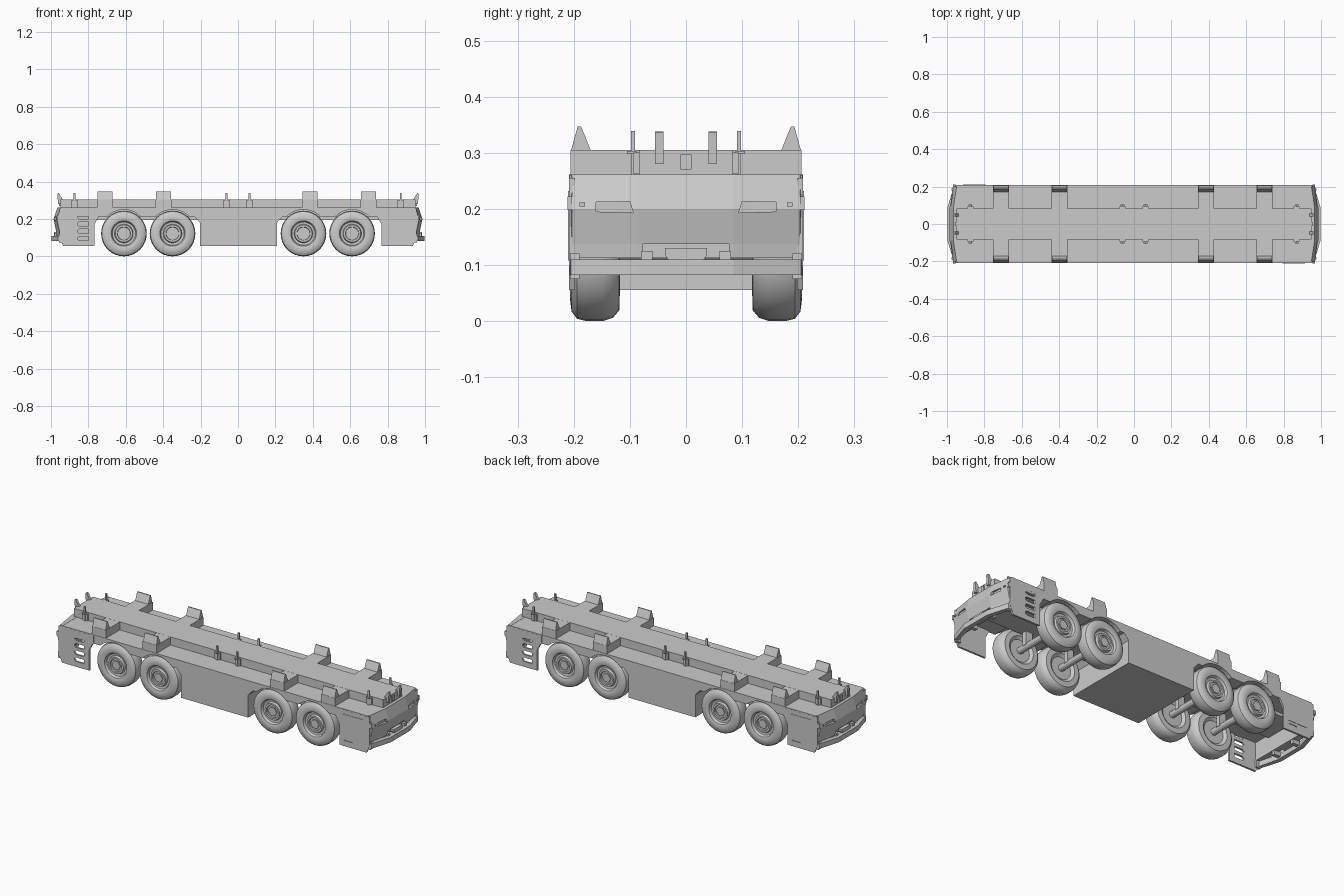
import bpy, bmesh, math
from mathutils import Matrix, Vector

if "Cube" in bpy.data.objects:
    bpy.data.objects.remove(bpy.data.objects["Cube"])

PI = math.pi


def finish(bm, name):
    bmesh.ops.recalc_face_normals(bm, faces=bm.faces)
    me = bpy.data.meshes.new(name)
    bm.to_mesh(me)
    bm.free()
    ob = bpy.data.objects.new(name, me)
    bpy.context.collection.objects.link(ob)
    return ob


def prism(name, profile, axis, a, b):
    """Extrude a 2D profile along an axis from a to b."""
    place = {'x': lambda p, t: (t, p[0], p[1]),
             'y': lambda p, t: (p[0], t, p[1]),
             'z': lambda p, t: (p[0], p[1], t)}[axis]
    return loft(name, [[place(p, t) for p in profile] for t in (a, b)])


def loft(name, rings):
    bm = bmesh.new()
    vs = [[bm.verts.new(p) for p in r] for r in rings]
    n = len(vs[0])
    for lo, hi in zip(vs, vs[1:]):
        for i in range(n):
            j = (i + 1) % n
            bm.faces.new((lo[i], lo[j], hi[j], hi[i]))
    bm.faces.new(vs[0])
    bm.faces.new(vs[-1])
    return finish(bm, name)


def box(name, x0, x1, y0, y1, z0, z1):
    return prism(name, [(x0, y0), (x1, y0), (x1, y1), (x0, y1)], 'z', z0, z1)


def disc(x, z, r, n, start=0.0):
    return [(x + r * math.cos(start + 2 * PI * i / n), z + r * math.sin(start + 2 * PI * i / n))
            for i in range(n)]


def cut(ob, cutters):
    for c in cutters:
        m = ob.modifiers.new('cut', 'BOOLEAN')
        m.operation, m.solver, m.object = 'DIFFERENCE', 'EXACT', c
        bpy.context.view_layer.objects.active = ob
        bpy.ops.object.modifier_apply(modifier=m.name)


def drop(cutters):
    for c in cutters:
        bpy.data.objects.remove(c)


def turn(ob):
    """Copy to the opposite end: the vehicle repeats under a half turn."""
    c = ob.copy()
    c.name = ob.name + '_opposite'
    c.rotation_euler.z += PI
    bpy.context.collection.objects.link(c)


WX, WZ, WR = (-0.61, -0.35, 0.35, 0.61), 0.122, 0.122

# wheel well cutters
wells = [prism('well', disc(x, WZ, 0.128, 40), 'y', s * 0.11, s * 0.25) for x in WX for s in (-1, 1)]

# main frame with arches
frame = box('frame', -0.945, 0.945, -0.208, 0.208, 0.212, 0.26)
cut(frame, wells)

# raised load deck with cross arms
box('centre_deck', -0.95, 0.95, -0.084, 0.084, 0.255, 0.305)
for x in (-0.71, -0.398, 0.385, 0.698):
    for s in (-1, 1):
        box('deck_arm', x - 0.043, x + 0.043, s * 0.08, s * 0.206, 0.255, 0.3045)
        prism('load_guide', [(s * 0.206, 0.30), (s * 0.193, 0.347), (s * 0.187, 0.347), (s * 0.168, 0.30)],
              'x', x - 0.04, x + 0.04)

# centre equipment box
prism('centre_box', [(-0.203, 0.055), (0.208, 0.055), (0.208, 0.18), (0.24, 0.215), (-0.235, 0.215), (-0.203, 0.18)],
      'y', -0.208, 0.208)

# chassis beam below the frame
box('chassis_beam', -0.93, 0.93, -0.1, 0.1, 0.195, 0.214)

# wheels: revolved tyre and rim, hex hub
TYRE = [(0, .13), (.06, .13), (.075, .118), (.103, .119), (.116, .13), (.122, .148), (.122, .178), (.118, .194),
        (.105, .204), (.08, .207), (.068, .203), (.062, .19), (.05, .188), (.046, .2), (.036, .2), (.034, .193), (0, .193)]
for x in WX:
    bm = bmesh.new()
    vs = [bm.verts.new((r, y, 0)) for r, y in TYRE]
    es = [bm.edges.new(p) for p in zip(vs, vs[1:])]
    bmesh.ops.spin(bm, geom=vs + es, cent=(0, 0, 0), axis=(0, 1, 0), angle=2 * PI, steps=32, use_merge=True)
    bmesh.ops.remove_doubles(bm, verts=bm.verts, dist=1e-5)
    bmesh.ops.translate(bm, verts=bm.verts, vec=(x, 0, WZ))
    w = finish(bm, 'wheel')
    bpy.ops.object.select_all(action='DESELECT')
    w.select_set(True)
    bpy.context.view_layer.objects.active = w
    bpy.ops.object.shade_smooth_by_angle(angle=math.radians(32))
    turn(w)
    turn(prism('wheel_hub', disc(x, WZ, 0.026, 6), 'y', 0.19, 0.199))
    prism('axle', disc(x, WZ, 0.018, 12), 'y', -0.14, 0.14)
    for s in (-1, 1):
        box('axle_mount', x - 0.02, x + 0.02, s * 0.06, s * 0.085, WZ, 0.2)

# side panels at the ends: vented on one side, door on the other
PANEL = [(0.768, 0.055), (0.935, 0.055), (0.955, 0.1), (0.955, 0.255), (0.74, 0.255), (0.74, 0.22), (0.768, 0.17)]
vent_panel = prism('vent_panel', PANEL, 'y', 0.198, 0.2085)
vents = []
for i in range(4):
    z = 0.084 + i * 0.039
    vents.append(prism('vent', [(0.8, z), (0.85, z), (0.858, z + 0.007), (0.858, z + 0.015), (0.85, z + 0.022),
                                (0.8, z + 0.022)], 'y', 0.15, 0.25))
cut(vent_panel, vents + wells)
turn(vent_panel)
door_panel = prism('door_panel', PANEL, 'y', -0.2085, -0.198)
handle = box('handle_recess', 0.80, 0.85, -0.22, -0.205, 0.086, 0.093)
cut(door_panel, [handle] + wells)
turn(door_panel)
drop(vents + wells + [handle])
turn(box('door', 0.795, 0.915, -0.2105, -0.205, 0.108, 0.232))

# faceted end faces with lamp slots
PLAN = [(0.932, -0.2085), (0.958, -0.203), (0.976, -0.085), (0.976, 0.085), (0.958, 0.203), (0.932, 0.2085)]
PLAN_IN = [(0.932, 0.19), (0.932, -0.19)]


def end_ring(z, d):
    return [(x + (d if 0 < i < 5 else 0), y, z) for i, (x, y) in enumerate(PLAN)] + [(x, y, z) for x, y in PLAN_IN]


face = loft('end_face', [end_ring(0.112, -0.006), end_ring(0.137, -0.003), end_ring(0.2, 0.01), end_ring(0.261, -0.01)])
slots = [prism('slot', [(s * 0.16, 0.195), (s * 0.16, 0.212), (s * 0.1, 0.213), (s * 0.094, 0.193)], 'x', 0.967, 1.05)
         for s in (-1, 1)]
slots.append(box('slot', 0.962, 1.05, -0.077, 0.077, 0.10, 0.137))
cut(face, slots)
drop(slots)
turn(face)

# bumper bar, hitch and brackets
OUT = [(0.95, -0.208), (0.962, -0.205), (0.998, -0.085), (0.998, 0.085), (0.962, 0.205), (0.95, 0.208)]
INN = [(0.945, 0.195), (0.974, 0.08), (0.974, -0.08), (0.945, -0.195)]
turn(prism('bumper', OUT + INN, 'z', 0.082, 0.11))
turn(prism('hitch', [(-0.03, 0.107), (0.03, 0.107), (0.037, 0.117), (0.037, 0.13), (-0.037, 0.13), (-0.037, 0.117)],
           'x', 0.955, 0.984))
for s in (-1, 1):
    turn(box('bumper_bracket', 0.93, 0.958, s * 0.19, s * 0.207, 0.075, 0.12))
    turn(box('bumper_stay', 0.935, 0.98, s * 0.06, s * 0.08, 0.09, 0.125))
    turn(box('marker_lamp', 0.962, 0.976, s * 0.18, s * 0.19, 0.204, 0.211))
    turn(box('side_lamp', 0.955, 0.968, s * 0.203, s * 0.2115, 0.198, 0.222))
    # leaning end guides
    turn(prism('end_guide', [(0.935, 0.30), (0.95, 0.28), (0.962, 0.28), (0.966, 0.337), (0.958, 0.338)],
               'y', s * 0.048 - 0.0075, s * 0.048 + 0.0075))
turn(box('end_latch', 0.945, 0.956, -0.01, 0.01, 0.27, 0.297))

# slim posts with brackets
for x in (-0.875, -0.062, 0.062, 0.87):
    for s in (-1, 1):
        box('post', x - 0.005, x + 0.005, s * 0.091, s * 0.098, 0.258, 0.339)
        box('post_bracket', x - 0.016, x + 0.016, s * 0.082, s * 0.094, 0.262, 0.3)
        box('post_collar', x - 0.01, x + 0.01, s * 0.088, s * 0.105, 0.298, 0.303)
